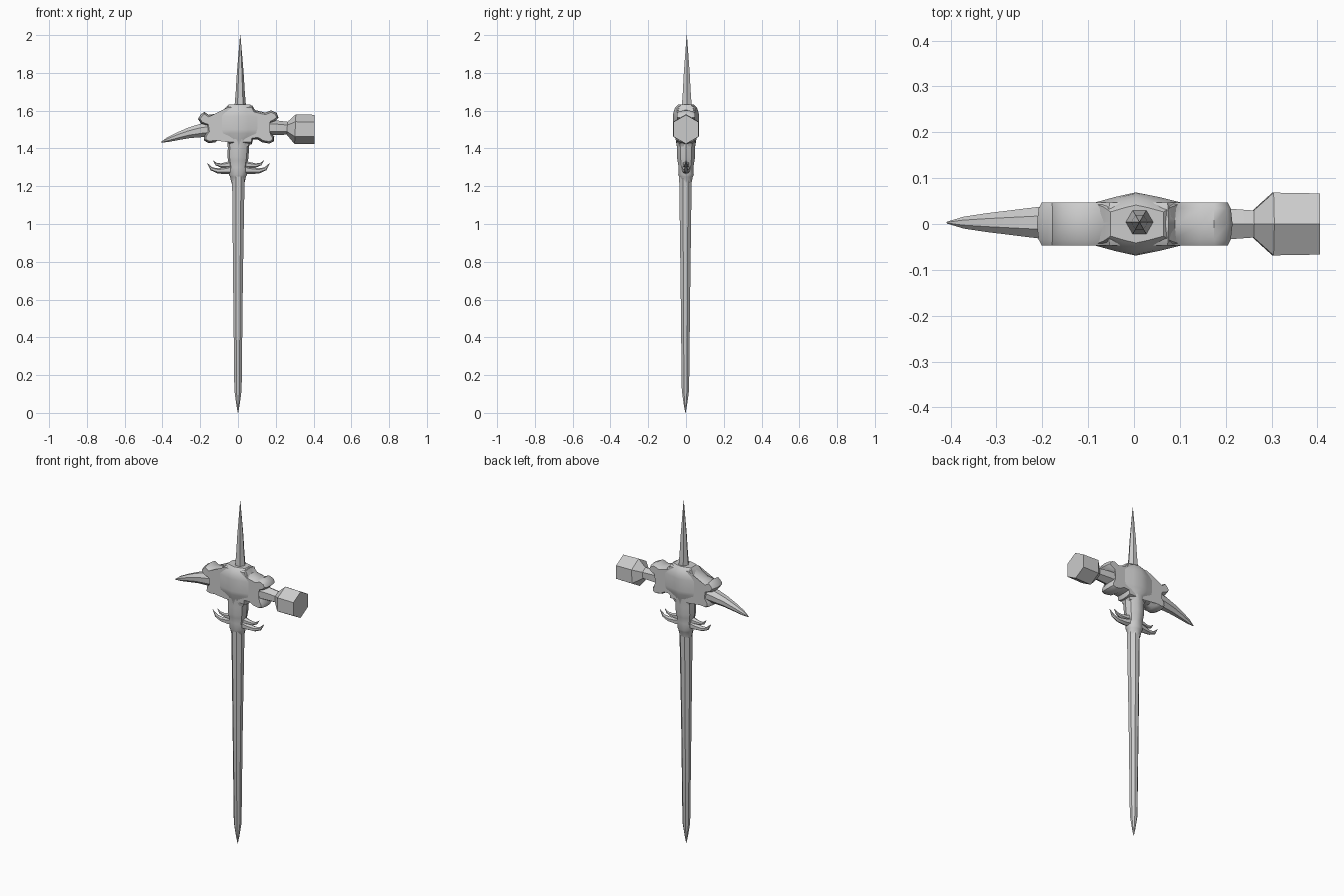
import bpy, bmesh
from math import cos, sin, pi, radians
from mathutils import Vector

if "Cube" in bpy.data.objects:
    bpy.data.objects.remove(bpy.data.objects["Cube"])


def finish(name, bm, angle=35):
    bmesh.ops.recalc_face_normals(bm, faces=bm.faces)
    me = bpy.data.meshes.new(name)
    bm.to_mesh(me)
    bm.free()
    ob = bpy.data.objects.new(name, me)
    bpy.context.collection.objects.link(ob)
    bpy.ops.object.select_all(action='DESELECT')
    ob.select_set(True)
    bpy.context.view_layer.objects.active = ob
    bpy.ops.object.shade_smooth_by_angle(angle=radians(angle))
    return ob


def skin(bm, rings):
    for a, b in zip(rings, rings[1:]):
        n = len(a)
        for i in range(n):
            j = (i + 1) % n
            bm.faces.new((a[i], a[j], b[j], b[i]))
    bm.faces.new(rings[0])
    bm.faces.new(rings[-1])


def tube(name, path, sides=8, offset=0.0, wide=1.0, y=0.0, angle=35):
    """Loft along (x, z, radius) points lying in the front plane."""
    bm = bmesh.new()
    pts = [Vector((p[0], y, p[1])) for p in path]
    side, rings = Vector((0, 1, 0)), []
    for i, c in enumerate(pts):
        t = (pts[min(i + 1, len(pts) - 1)] - pts[max(i - 1, 0)]).normalized()
        v = t.cross(side)
        ring = []
        for k in range(sides):
            a = offset + 2 * pi * k / sides
            ring.append(bm.verts.new(c + path[i][2] * (side * cos(a) * wide + v * sin(a))))
        rings.append(ring)
    skin(bm, rings)
    return finish(name, bm, angle)


HEX = pi / 6

# Pole with pointed foot
tube("shaft", [(0, 0, .001), (0, .04, .009), (0, .12, .021), (0, .7, .028), (0.002, 1.26, .036)],
     8, pi / 8, y=-.003)

# Socket between pole and head
tube("socket", [(0, 1.215, .034), (0, 1.25, .042), (0, 1.26, .048), (0, 1.30, .046),
                (0, 1.335, .052), (0, 1.355, .056), (.002, 1.40, .056), (.003, 1.45, .060)],
     10, pi / 10, wide=.9)

# Head: knobbed outline, rounded over its thickness
outline = [(-.055, 1.628), (.075, 1.628), (.09, 1.603), (.145, 1.59), (.175, 1.602),
           (.205, 1.588), (.215, 1.563), (.195, 1.543), (.168, 1.532), (.162, 1.505),
           (.175, 1.485), (.192, 1.462), (.19, 1.437), (.165, 1.426), (.128, 1.432),
           (.105, 1.447), (.08, 1.447), (.072, 1.422), (-.048, 1.422), (-.06, 1.445),
           (-.10, 1.450), (-.12, 1.432), (-.155, 1.428), (-.18, 1.442), (-.178, 1.470),
           (-.162, 1.492), (-.165, 1.520), (-.195, 1.530), (-.212, 1.556), (-.198, 1.580),
           (-.178, 1.593), (-.155, 1.578), (-.11, 1.585), (-.075, 1.605)]


def inset(points, d):
    out, n = [], len(points)
    for i in range(n):
        p, q = Vector(points[i - 1]), Vector(points[(i + 1) % n])
        t = (q - p).normalized()
        out.append((points[i][0] + t.y * d, points[i][1] - t.x * d))
    return out


bm = bmesh.new()
rings = []
for y, d in ((-.047, .011), (-.034, .004), (0, 0), (.034, .004), (.047, .011)):
    rings.append([bm.verts.new((x, y, z)) for x, z in inset(outline, d)])
skin(bm, rings)
bmesh.ops.triangulate(bm, faces=[f for f in bm.faces if len(f.verts) > 4])
finish("hammer_head_body", bm, 45)

# Ridged swelling in the middle of the head
bm = bmesh.new()
section = [(0, .069), (-.045, .059), (-.10, .044), (-.10, -.044), (-.045, -.059),
           (0, -.069), (.05, -.059), (.11, -.044), (.11, .044), (.05, .059)]
rings = []
for z, sx, sy in ((1.41, .45, .70), (1.45, .60, .80), (1.48, 1, .97), (1.50, 1, 1),
                  (1.57, 1, 1), (1.59, .85, .97), (1.615, .70, .84), (1.632, .55, .6)):
    rings.append([bm.verts.new((x * sx + .004, y * sy, z)) for x, y in section])
skin(bm, rings)
finish("head_swelling", bm, 45)

# Top spike
tube("top_spike", [(.012, 1.60, .033), (.012, 1.64, .029), (.012, 1.70, .024),
                   (.012, 1.80, .018), (.012, 2.0, .001)], 6, HEX, y=.004)

# Striking face: neck flaring into a hexagonal block
tube("striking_block", [(.10, 1.508, .042), (.19, 1.51, .040), (.26, 1.507, .034),
                        (.303, 1.502, .079), (.405, 1.501, .077)], 6, HEX, angle=25)

# Curved pick
tube("pick", [(-.12, 1.505, .043), (-.20, 1.494, .038), (-.26, 1.482, .030),
              (-.32, 1.464, .022), (-.37, 1.447, .014), (-.408, 1.432, .002)],
     8, pi / 8, y=.003)

# Pairs of small upturned prongs on the socket
for s, label in ((-1, "left"), (1, "right")):
    dx = .005 if s > 0 else 0
    tube("lower_prong_" + label,
         [(s * .02, 1.292, .026), (s * .06, 1.284, .020), (s * .105 + dx, 1.281, .014),
          (s * .14 + dx, 1.292, .009), (s * .163 + dx, 1.322, .001)], 6, HEX)
    tube("upper_prong_" + label,
         [(s * .02, 1.318, .022), (s * .06, 1.312, .016), (s * .09 + dx, 1.310, .011),
          (s * .115 + dx, 1.317, .007), (s * .132 + dx, 1.336, .001)], 6, HEX)
